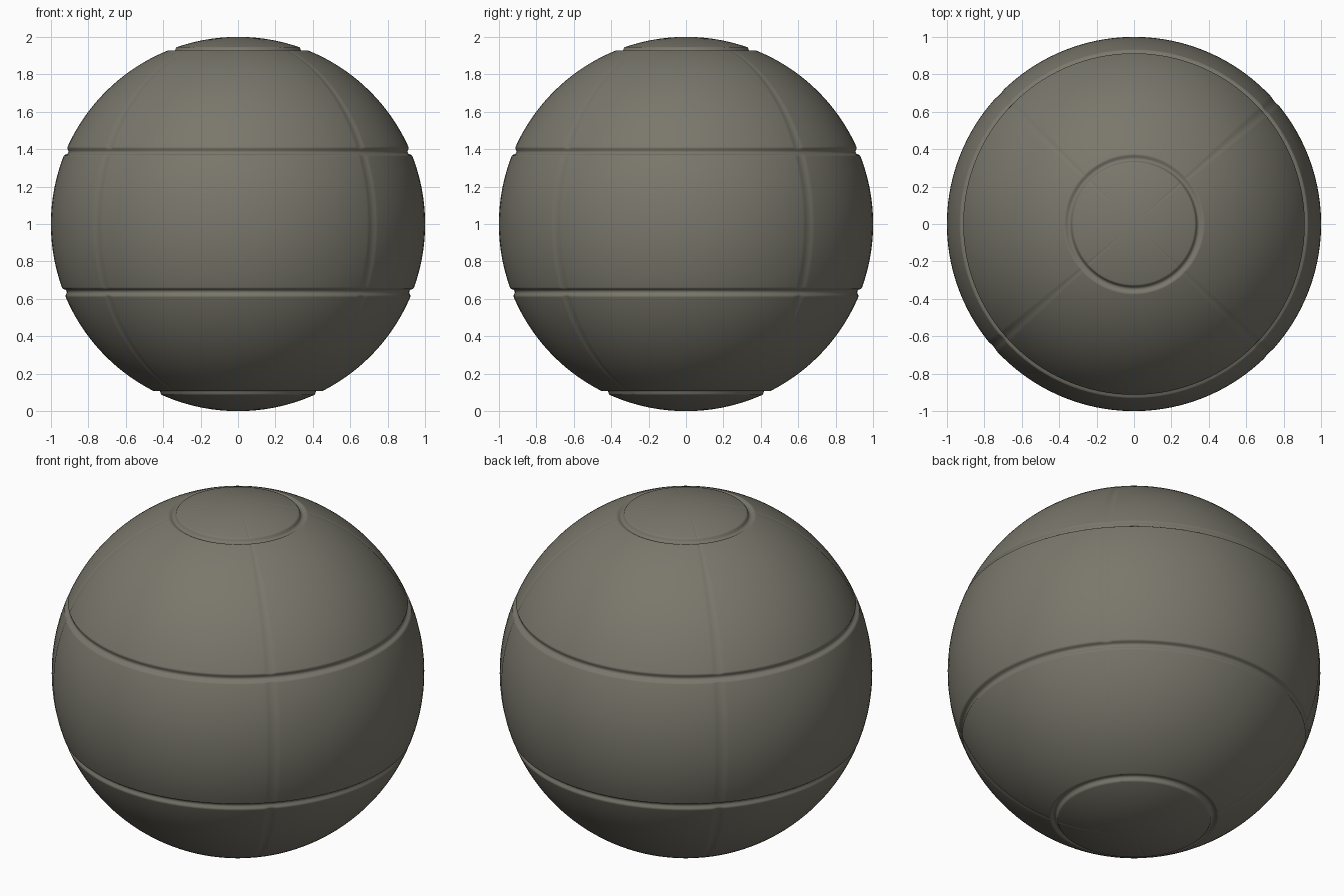
import bpy, bmesh, math

if "Cube" in bpy.data.objects:
    bpy.data.objects.remove(bpy.data.objects["Cube"])

# groove centres in degrees: latitude rings (from the top pole) and faint meridian seams
RINGS = [20.5, 67.2, 111.4, 154.5]
SEAMS = [41, 136, 221, 316]
RING_HALF, RING_DEPTH = 1.35, 0.016
SEAM_HALF, SEAM_DEPTH = 2.0, 0.004


def stations(centres, half, start, stop, step):
    """Even angles, with fine subdivisions across each groove."""
    fine = [c + half * k / 4 for c in centres for k in range(-5, 6)]
    even = [start + step * i for i in range(int((stop - start) / step) + 1)]
    even = [a for a in even if all(abs(a - c) > half * 1.5 for c in centres)]
    return sorted(fine + even)


def dip(angle, centres, half, depth):
    """Rounded groove cross-section."""
    d = min(abs(angle - c) for c in centres) / half
    return depth * 0.5 * (1 + math.cos(math.pi * d ** 1.4)) if d < 1 else 0.0


bm = bmesh.new()
thetas = stations(RINGS, RING_HALF, 2, 178, 2)
phis = stations(SEAMS, SEAM_HALF, 0, 357, 3)

# sphere surface with grooves pressed in
rows = []
for t in thetas:
    row = []
    a = math.radians(t)
    for p in phis:
        b = math.radians(p)
        r = 1 - max(dip(t, RINGS, RING_HALF, RING_DEPTH),
                    dip(p, SEAMS, SEAM_HALF, SEAM_DEPTH) * math.sin(a))
        row.append(bm.verts.new((r * math.sin(a) * math.cos(b),
                                 r * math.sin(a) * math.sin(b),
                                 1 + r * math.cos(a))))
    rows.append(row)
n = len(phis)
for upper, lower in zip(rows, rows[1:]):
    for i in range(n):
        j = (i + 1) % n
        bm.faces.new((upper[i], lower[i], lower[j], upper[j]))

# poles
top, bottom = bm.verts.new((0, 0, 2)), bm.verts.new((0, 0, 0))
for i in range(n):
    j = (i + 1) % n
    bm.faces.new((top, rows[0][i], rows[0][j]))
    bm.faces.new((bottom, rows[-1][j], rows[-1][i]))
for f in bm.faces:
    f.smooth = True

mesh = bpy.data.meshes.new("grooved_sphere")
bm.to_mesh(mesh)
bm.free()
mat = bpy.data.materials.new("warm grey")
mat.diffuse_color = (0.195, 0.187, 0.15, 1)
mat.use_nodes = True
mat.node_tree.nodes["Principled BSDF"].inputs["Base Color"].default_value = mat.diffuse_color
mesh.materials.append(mat)
obj = bpy.data.objects.new("grooved_sphere", mesh)
bpy.context.collection.objects.link(obj)
